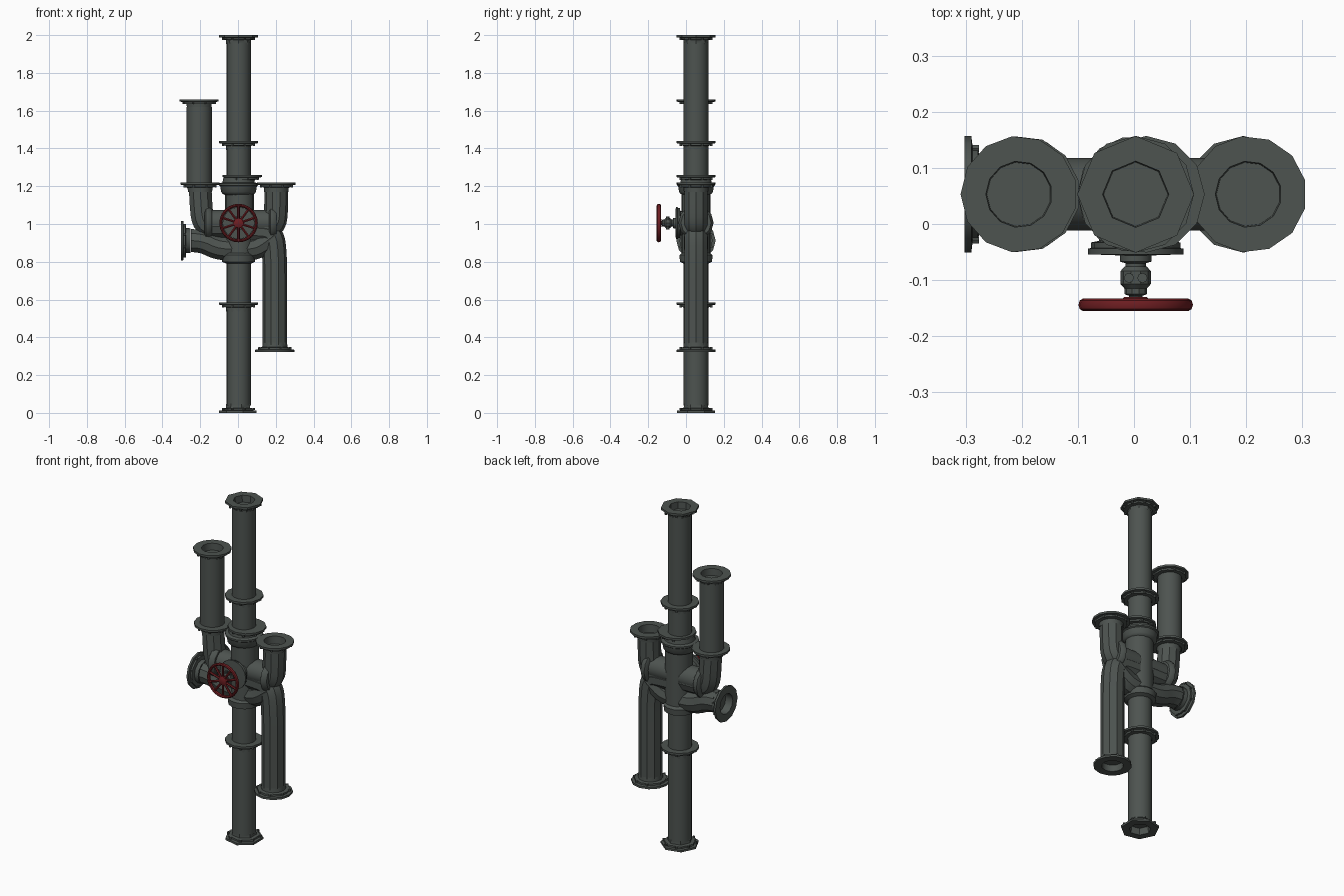
import bpy, bmesh, math
from mathutils import Vector, Matrix

if "Cube" in bpy.data.objects:
    bpy.data.objects.remove(bpy.data.objects["Cube"], do_unlink=True)


def material(name, rgb):
    m = bpy.data.materials.new(name)
    m.use_nodes = True
    m.diffuse_color = (*rgb, 1)
    node = next(n for n in m.node_tree.nodes if n.type == "BSDF_PRINCIPLED")
    node.inputs["Base Color"].default_value = (*rgb, 1)
    node.inputs["Roughness"].default_value = 0.7
    return m


IRON = material("dark iron", (0.075, 0.087, 0.08))
RED = material("red paint", (0.16, 0.013, 0.016))
UP, DOWN = (0, 0, 1), (0, 0, -1)
LEFT, RIGHT, FRONT = (1, 0, 0), (-1, 0, 0), (0, -1, 0)
Y = 0.053       # depth of all pipe axes
R = 0.065       # pipe radius


def finish(bm, name, mat):
    bmesh.ops.remove_doubles(bm, verts=bm.verts, dist=1e-5)
    bmesh.ops.recalc_face_normals(bm, faces=bm.faces)
    me = bpy.data.meshes.new(name)
    bm.to_mesh(me)
    bm.free()
    me.materials.append(mat)
    ob = bpy.data.objects.new(name, me)
    bpy.context.collection.objects.link(ob)
    smooth(ob)
    return ob


def smooth(ob):
    bpy.ops.object.select_all(action="DESELECT")
    ob.select_set(True)
    bpy.context.view_layer.objects.active = ob
    bpy.ops.object.shade_smooth_by_angle(angle=math.radians(35))


def frame(origin, axis):
    turn = Vector(axis).to_track_quat("Z", "Y").to_matrix().to_4x4()
    return Matrix.Translation(origin) @ turn


def lathe(name, profile, origin, axis=UP, sides=16, mat=IRON, bolts=None):
    """Turn (radius, height) points about an axis; bolts = (ring radius, height)."""
    bm = bmesh.new()
    verts = [bm.verts.new((r, 0, h)) for r, h in profile]
    edges = [bm.edges.new(p) for p in zip(verts, verts[1:])]
    bmesh.ops.spin(bm, geom=verts + edges, axis=(0, 0, 1), cent=(0, 0, 0),
                   angle=math.tau, steps=sides, use_duplicate=False)
    if bolts:
        for i in range(8):
            a = math.tau * (i + 0.5) / 8
            spot = Matrix.Translation((bolts[0] * math.cos(a), bolts[0] * math.sin(a), bolts[1]))
            bmesh.ops.create_cone(bm, cap_ends=True, segments=6, radius1=0.007,
                                  radius2=0.007, depth=0.012, matrix=spot)
    bmesh.ops.transform(bm, matrix=frame(origin, axis), verts=bm.verts)
    return finish(bm, name, mat)


def rod(name, start, end, radius, sides=16, mat=IRON):
    span = Vector(end) - Vector(start)
    n = span.length
    return lathe(name, [(0, 0), (radius, 0), (radius, n), (0, n)], start, span, sides, mat)


def flange(name, origin, axis, sides=12, open_end=False, r=0.104):
    # plate face lies at the origin, axis points away from the pipe
    profile = [(r, 0), (r, -0.012), (r - 0.016, -0.014),
               (r - 0.016, -0.024), (R + 0.002, -0.026), (R, -0.05)]
    inner = [(0, -0.045), (0.057, -0.045), (0.059, 0)] if open_end else [(0, 0)]
    return lathe(name, inner + profile, origin, axis, sides, bolts=(r - 0.016, -0.02))


def bent_pipe(name, points, radius):
    cu = bpy.data.curves.new(name, "CURVE")
    cu.dimensions = "3D"
    sp = cu.splines.new("NURBS")
    sp.points.add(len(points) - 1)
    for p, (x, z) in zip(sp.points, points):
        p.co = (x, Y, z, 1)
    sp.order_u, sp.use_endpoint_u, sp.resolution_u = 3, True, 4
    cu.bevel_depth, cu.bevel_resolution, cu.use_fill_caps = radius, 3, True
    cu.materials.append(IRON)
    ob = bpy.data.objects.new(name, cu)
    bpy.context.collection.objects.link(ob)
    bpy.ops.object.select_all(action="DESELECT")
    ob.select_set(True)
    bpy.context.view_layer.objects.active = ob
    bpy.ops.object.convert(target="MESH")
    smooth(bpy.context.view_layer.objects.active)


# Central column, with open ends
rod("central_pipe", (0.003, Y, 0.04), (0.003, Y, 1.96), R)
flange("top_flange", (0.003, Y, 2), UP, 8, True)
flange("bottom_flange", (0.003, Y, 0), DOWN, 7, True)
for label, z in (("upper", 1.44), ("lower", 0.585)):
    flange(label + "_joint_flange", (0.003, Y, z), UP)

# Stacked collars above and below the valve body
lathe("upper_collar", [(R, 1.15), (0.085, 1.16), (0.092, 1.17), (0.097, 1.20), (0.104, 1.205),
                       (0.104, 1.215), (0.085, 1.22), (0.08, 1.245), (R, 1.25)], (0.003, Y, 0), sides=14)
flange("collar_plate", (0.022, Y, 1.26), UP)
lathe("lower_collar", [(R, 0.79), (0.087, 0.8), (0.09, 0.835), (0.08, 0.845), (R, 0.85)],
      (0.003, Y, 0), sides=14)
rod("valve_body", (0.008, Y, 0.84), (0.008, Y, 1.16), 0.076)

# Side risers and bends
rod("right_riser", (-0.205, Y, 1.19), (-0.205, Y, 1.62), 0.067)
flange("right_riser_top_flange", (-0.205, Y, 1.66), UP, 13, True)
flange("right_riser_joint_flange", (-0.2, Y, 1.22), UP, 13)
bent_pipe("right_elbow", [(-0.2, 1.2), (-0.198, 1.12), (-0.185, 0.99), (-0.1, 0.985), (0, 0.985)], 0.063)
flange("left_riser_top_flange", (0.204, Y, 1.22), UP, 13, True)
bent_pipe("left_elbow", [(0.203, 1.175), (0.203, 1.1), (0.195, 0.98), (0.1, 1.0), (0, 1.0)], 0.063)
bent_pipe("left_drop_pipe", [(0.195, 0.36), (0.195, 0.6), (0.195, 0.84), (0.18, 0.95),
                             (0.1, 0.96), (0, 0.96)], R)
flange("left_drop_flange", (0.195, Y, 0.322), DOWN, 12, True)

# Low cross pipe and its side outlet
bent_pipe("low_cross_pipe", [(-0.25, 0.912), (-0.19, 0.912), (-0.11, 0.87), (0, 0.865),
                             (0.08, 0.868), (0.13, 0.89), (0.19, 0.94)], 0.064)
flange("side_outlet_flange", (-0.302, Y, 0.912), RIGHT, 12, True)

# Flat flanges either side of the valve
for label, x, axis in (("right", -0.178, LEFT), ("left", 0.165, LEFT)):
    lathe(label + "_valve_flange", [(0, 0), (0.08, 0), (0.093, 0.008), (0.093, 0.022),
                                    (0.08, 0.04), (0, 0.04)], (x, Y, 1.007), axis, 12)
rod("valve_cross_pipe", (-0.17, Y, 1.01), (0.19, Y, 1.01), R)

# Front bonnet, stem and yoke
C = (0.003, 0, 1.005)
lathe("valve_bonnet", [(R, -0.05), (R, 0.03), (0.08, 0.033), (0.08, 0.043), (0.085, 0.044),
                       (0.085, 0.054), (0.028, 0.056), (0.028, 0.067), (0.018, 0.07),
                       (0.018, 0.078), (0, 0.078)], C, FRONT)
lathe("valve_yoke", [(0, 0.074), (0.02, 0.076), (0.027, 0.084), (0.027, 0.107), (0.02, 0.115),
                     (0.02, 0.125), (0.012, 0.128), (0.012, 0.14), (0, 0.14)], C, FRONT, 10)
for side in (-1, 1):
    x = C[0] + side * 0.012
    rod("yoke_bolt", (x, -0.096, 0.97), (x, -0.096, 1.04), 0.009, 8)

# Hand wheel: rim, spokes and hub
rim = [(0.094 + 0.008 * math.cos(a), 0.144 + 0.011 * math.sin(a))
       for a in (math.tau * i / 8 for i in range(9))]
lathe("wheel_rim", rim, C, FRONT, 24, RED)
lathe("wheel_hub", [(0, 0.13), (0.02, 0.13), (0.028, 0.138), (0.026, 0.15), (0.012, 0.155), (0, 0.155)],
      C, FRONT, 12, RED)
for i in range(10):
    a = math.tau * (i + 0.5) / 10
    d = Vector((math.cos(a), 0, math.sin(a)))
    base = Vector((C[0], -0.144, C[2]))
    rod("wheel_spoke", base + d * 0.02, base + d * 0.092, 0.007, 6, RED)
